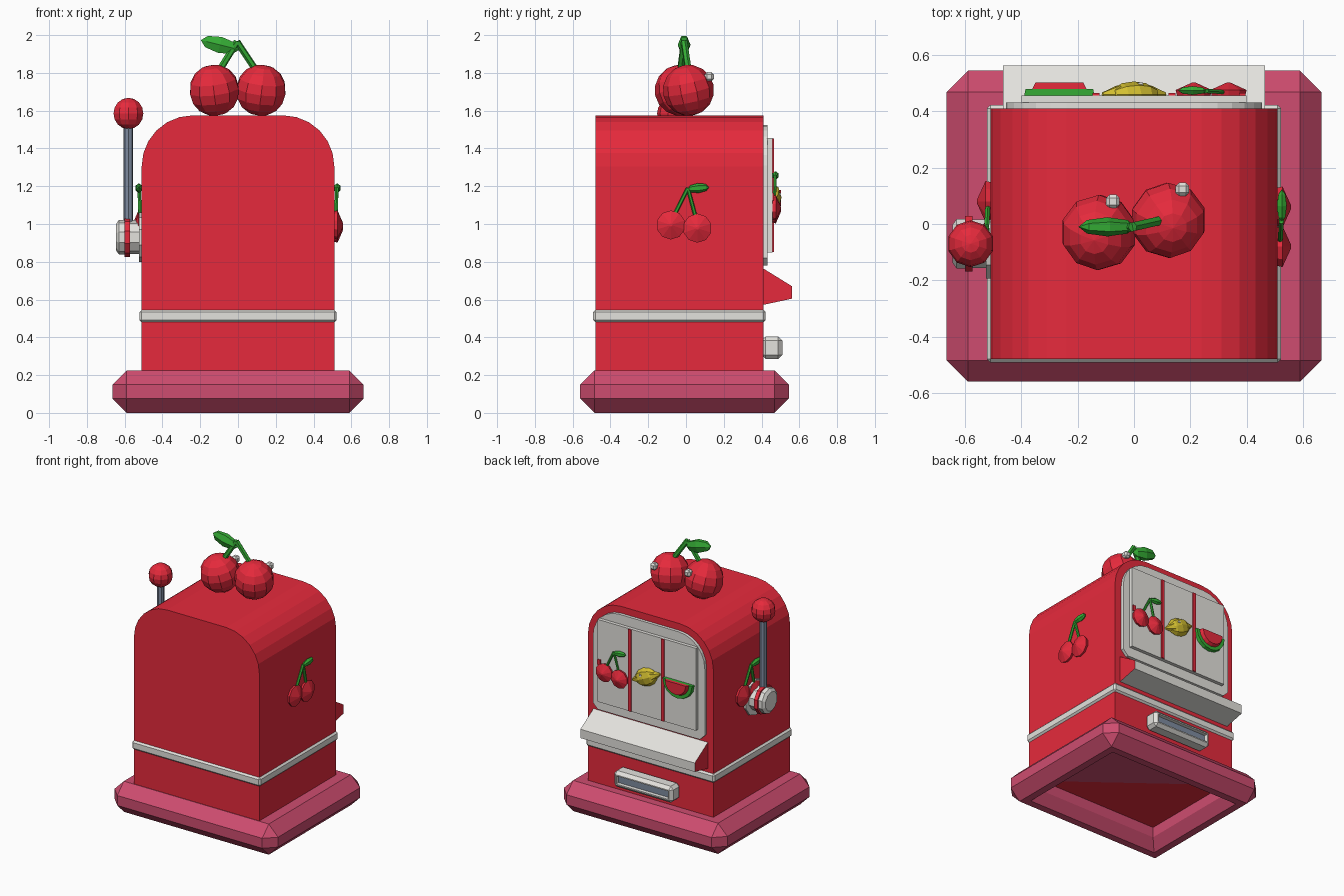
import bpy, bmesh
from math import pi, sin, cos, radians
from mathutils import Matrix, Vector

if "Cube" in bpy.data.objects:
    bpy.data.objects.remove(bpy.data.objects["Cube"])


def material(name, rgb):
    m = bpy.data.materials.new(name)
    m.use_nodes = True
    m.diffuse_color = (*rgb, 1)
    m.node_tree.nodes["Principled BSDF"].inputs["Base Color"].default_value = (*rgb, 1)
    return m


RED = material("cherry red", (0.79, 0.023, 0.045))
PINK = material("raspberry pink", (0.62, 0.073, 0.16))
WHITE = material("warm white", (0.77, 0.76, 0.725))
GREEN = material("leaf green", (0.035, 0.41, 0.035))
YELLOW = material("lemon yellow", (0.65, 0.52, 0.03))
STEEL = material("steel", (0.21, 0.26, 0.35))


def finish(name, bm, *mats):
    bmesh.ops.recalc_face_normals(bm, faces=bm.faces)
    me = bpy.data.meshes.new(name)
    bm.to_mesh(me)
    bm.free()
    for m in mats:
        me.materials.append(m)
    ob = bpy.data.objects.new(name, me)
    bpy.context.collection.objects.link(ob)
    return ob


def box_bm(lo, hi, bevel=0):
    bm = bmesh.new()
    lo, hi = Vector(lo), Vector(hi)
    bmesh.ops.create_cube(bm, size=1, matrix=Matrix.Translation((lo + hi) / 2) @ Matrix.Diagonal((*(hi - lo), 1)))
    if bevel:
        bmesh.ops.bevel(bm, geom=bm.edges[:], offset=bevel, segments=1, affect='EDGES')
    return bm


def box(name, lo, hi, mat, bevel=0):
    return finish(name, box_bm(lo, hi, bevel), mat)


def prism(name, pts, a, b, *mats, axis='Y', taper=1, pivot=(0, 0)):
    """Extrude a profile from a to b, shrinking the far end towards pivot."""
    bm = bmesh.new()
    ends = []
    for d, s in ((a, 1), (b, taper)):
        ring = [(pivot[0] + (u - pivot[0]) * s, pivot[1] + (v - pivot[1]) * s) for u, v in pts]
        ends.append([bm.verts.new((u, d, v) if axis == 'Y' else (d, u, v)) for u, v in ring])
    bm.faces.new(ends[0])
    bm.faces.new(ends[1])
    n = len(pts)
    for i in range(n):
        j = (i + 1) % n
        bm.faces.new((ends[0][i], ends[0][j], ends[1][j], ends[1][i]))
    return finish(name, bm, *mats)


def arch(half, z0, z1, r, low=0.0):
    """Upright panel outline with rounded top corners and optional cut lower ones."""
    arc = [(half - r + r * cos(i * pi / 12), z1 - r + r * sin(i * pi / 12)) for i in range(7)]
    right = ([(half - low, z0), (half, z0 + low)] if low else [(half, z0)]) + arc
    return right + [(-x, z) for x, z in reversed(right)]


def ball(name, loc, radii, mat, rot=Matrix(), seg=10, rings=8):
    bm = bmesh.new()
    bmesh.ops.create_uvsphere(bm, u_segments=seg, v_segments=rings, radius=1,
                              matrix=Matrix.Translation(loc) @ rot @ Matrix.Diagonal((*radii, 1)))
    return finish(name, bm, mat)


def rod(name, p, q, r, mat, r2=None, seg=6):
    p, q = Vector(p), Vector(q)
    turn = (q - p).to_track_quat('Z', 'Y').to_matrix().to_4x4()
    bm = bmesh.new()
    bmesh.ops.create_cone(bm, cap_ends=True, segments=seg, radius1=r, radius2=r if r2 is None else r2,
                          depth=(q - p).length, matrix=Matrix.Translation((p + q) / 2) @ turn)
    return finish(name, bm, mat)


# Base: chamfered ring around a recessed floor split into two colours
bm = box_bm((-0.665, -0.56, 0), (0.665, 0.545, 0.225), 0.076)
under = min(bm.faces, key=lambda f: f.calc_center_median().z)
for inset, rise in ((0.075, 0), (0.075, 0.075), (0.001, 0.075)):
    bmesh.ops.inset_region(bm, faces=[under], thickness=inset)
    bmesh.ops.translate(bm, verts=under.verts, vec=(0, 0, rise))
corners = sorted(under.verts, key=lambda v: v.co.x - v.co.y)
floor = [under, bmesh.utils.face_split(under, corners[0], corners[-1])[0]]
min(floor, key=lambda f: sum(f.calc_center_median().xy)).material_index = 1
finish("base", bm, PINK, RED)

# Cabinet and trim band
prism("cabinet", arch(0.51, 0.17, 1.575, 0.27), -0.48, 0.41, RED)
box("trim_band", (-0.522, -0.492, 0.48), (0.522, 0.422, 0.545), WHITE, 0.012)

# Reel window
prism("window_frame", arch(0.455, 0.78, 1.525, 0.215, 0.04), 0.405, 0.432, WHITE)
box("reel_panel", (-0.4, 0.43, 0.85), (0.4, 0.457, 1.455), WHITE)
for side in (-1, 1):
    box("reel_divider", (side * 0.135 - 0.012, 0.44, 0.852), (side * 0.135 + 0.012, 0.465, 1.453), RED)
box("payline_marker", (0.372, 0.45, 1.125), (0.396, 0.465, 1.165), RED)

# Shelf: white with red ends
shelf = prism("shelf", [(0.4, 0.77), (0.562, 0.67), (0.562, 0.605), (0.4, 0.57)],
              -0.465, 0.465, WHITE, RED, axis='X')
for f in shelf.data.polygons:
    f.material_index = int(abs(f.normal.x) > 0.9)

# Payout slot with a recessed steel opening
bm = box_bm((-0.24, 0.4, 0.285), (0.24, 0.51, 0.405), 0.022)
mouth = max(bm.faces, key=lambda f: f.calc_center_median().y)
bmesh.ops.inset_region(bm, faces=[mouth], thickness=0.012)
bmesh.ops.inset_region(bm, faces=[mouth], thickness=0.002)
bmesh.ops.translate(bm, verts=mouth.verts, vec=(0, -0.025, 0))
mouth.material_index = 1
finish("payout_slot", bm, WHITE, STEEL)


def cherry_badge(name, loc, turn, scale):
    """Flat, cone-fronted cherry pair facing +x, then turned about z."""
    parts = [rod(name + "_stem", (0.012, y, z), (0.016, 0.01, 0.19), 0.01, GREEN)
             for y, z in ((-0.06, 0.05), (0.05, 0.04))]
    for y, z in ((-0.08, -0.005), (0.06, -0.022)):
        parts.append(rod(name + "_cherry", (-0.005, y, z), (0.02, y, z), 0.07, RED, 0.077, 10))
        parts.append(rod(name + "_cherry_front", (0.02, y, z), (0.05, y, z), 0.077, RED, 0.008, 10))
    parts.append(ball(name + "_leaf", (0.018, 0.065, 0.19), (0.02, 0.026, 0.058), GREEN,
                      Matrix.Rotation(radians(95), 4, 'X'), 6, 4))
    m = Matrix.Translation(loc) @ Matrix.Rotation(turn, 4, 'Z') @ Matrix.Scale(scale, 4)
    for p in parts:
        p.data.transform(m)


# Cherry badges on both sides and on the first reel
cherry_badge("left_badge", (0.507, 0, 1), 0, 1)
cherry_badge("right_badge", (-0.507, 0, 1), pi, 1)
cherry_badge("reel_badge", (0.265, 0.458, 1.09), pi / 2, 0.88)

# Lemon on the middle reel
tilt = Matrix.Rotation(radians(24), 4, 'Y')
spot = Vector((0, 0.46, 1.14))
ball("lemon", spot, (0.066, 0.046, 0.092), YELLOW, tilt @ Matrix.Rotation(pi / 2, 4, 'Y'), 8, 6)
for side in (-1, 1):
    rod("lemon_tip", spot + tilt @ Vector((side * 0.06, 0, 0)), spot + tilt @ Vector((side * 0.122, 0, 0)),
        0.036, YELLOW, 0.008)
box("lemon_glint", (0.015, 0.485, 1.15), (0.032, 0.502, 1.164), WHITE)

# Watermelon slice on the last reel
mid = (-0.265, 1.18)


def half_disc(r):
    return [(mid[0] + r * cos(pi + i * pi / 8), mid[1] + r * sin(pi + i * pi / 8)) for i in range(9)]


prism("melon_rind", half_disc(0.125), 0.455, 0.48, GREEN, taper=0.96, pivot=mid)
prism("melon_flesh", half_disc(0.108), 0.455, 0.503, RED, taper=0.78, pivot=mid)

# Large cherry pair on the roof
for x, y in ((-0.125, -0.03), (0.122, 0.013)):
    ball("top_cherry", (x, y, 1.708), (0.136, 0.136, 0.136), RED,
         Matrix.Rotation(radians(12), 4, 'X') @ Matrix.Rotation(x, 4, 'Y'))
    rod("top_stem", (x * 0.8, y, 1.81), (-0.005, -0.01, 1.965), 0.018, GREEN)
    box("cherry_glint", (x + 0.026, y + 0.086, 1.756), (x + 0.074, y + 0.134, 1.804), WHITE, 0.012)
ball("top_leaf", (-0.095, -0.01, 1.948), (0.05, 0.034, 0.105), GREEN, Matrix.Rotation(radians(104), 4, 'Y'), 6, 4)

# Pull lever: coaxial hub discs as (name, inner x, outer x, inner radius, outer radius, colour)
for name, x0, x1, r0, r1, mat in (("lever_plate", 0.5, 0.525, 0.13, 0.13, WHITE),
                                  ("lever_hub", 0.52, 0.58, 0.09, 0.09, WHITE),
                                  ("lever_ring", 0.573, 0.6, 0.104, 0.104, RED),
                                  ("lever_cap", 0.598, 0.63, 0.092, 0.092, WHITE),
                                  ("lever_cap_edge", 0.63, 0.645, 0.092, 0.07, WHITE)):
    rod(name, (-x0, -0.07, 0.93), (-x1, -0.07, 0.93), r0, mat, r1, 10)
rod("lever_rod", (-0.58, -0.07, 0.98), (-0.58, -0.07, 1.54), 0.025, STEEL, seg=8)
ball("lever_knob", (-0.58, -0.07, 1.585), (0.083, 0.083, 0.083), RED)
